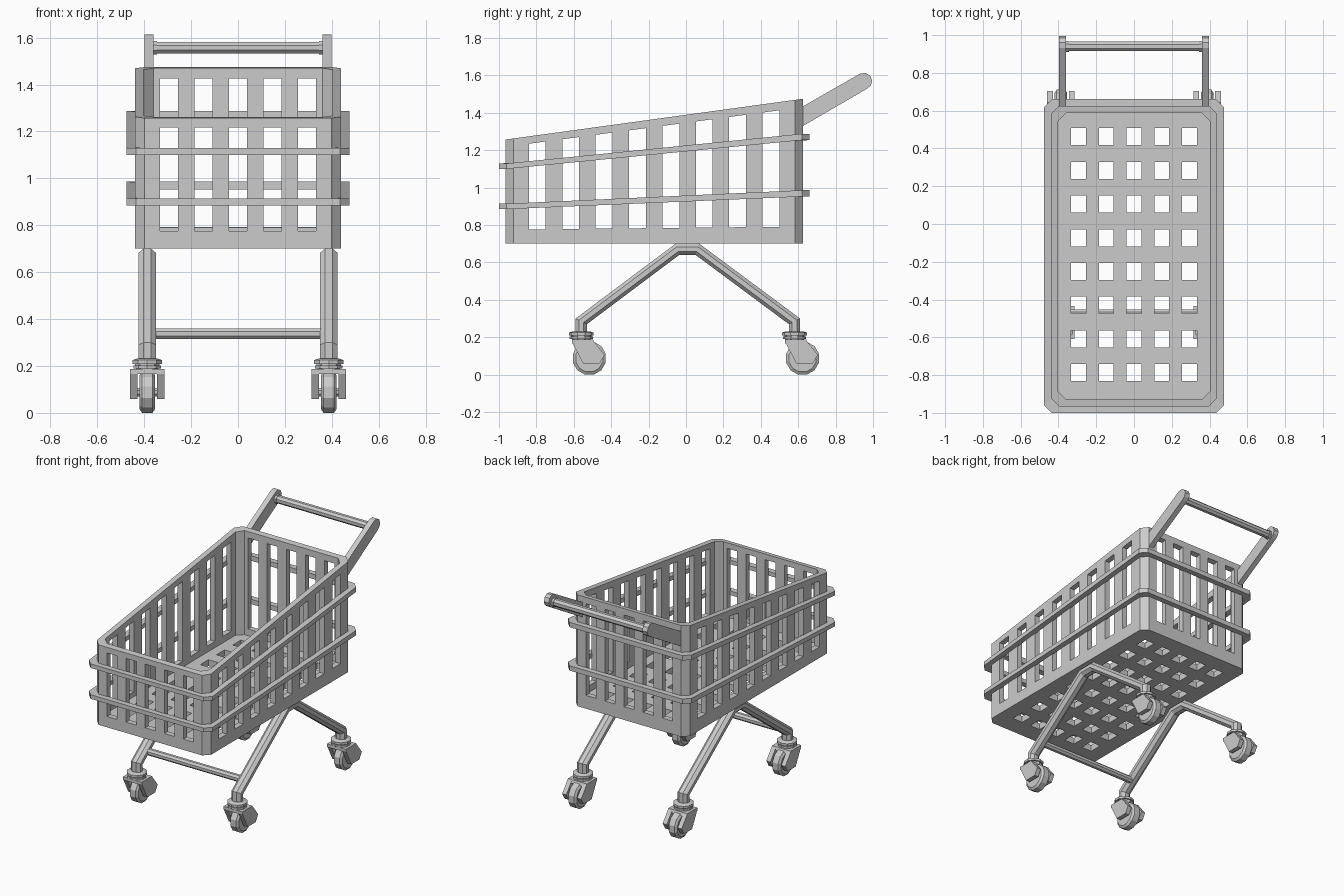
import bpy, bmesh
from math import sin, cos, pi
from mathutils import Vector

if "Cube" in bpy.data.objects:
    bpy.data.objects.remove(bpy.data.objects["Cube"])


def loft(name, loops, closed=False):
    """Skin a list of equal-length point loops; cap the ends unless closed."""
    bm = bmesh.new()
    rows = [[bm.verts.new(p) for p in l] for l in loops]
    n = len(rows[0])
    pairs = list(zip(rows, rows[1:])) + ([(rows[-1], rows[0])] if closed else [])
    for a, b in pairs:
        for i in range(n):
            j = (i + 1) % n
            bm.faces.new((a[i], a[j], b[j], b[i]))
    if not closed:
        bm.faces.new(rows[0][::-1])
        bm.faces.new(rows[-1])
    bmesh.ops.recalc_face_normals(bm, faces=bm.faces)
    me = bpy.data.meshes.new(name)
    bm.to_mesh(me)
    bm.free()
    ob = bpy.data.objects.new(name, me)
    bpy.context.collection.objects.link(ob)
    return ob


def lathe(name, centre, axis, profile, sides):
    """Rings of (offset along axis, radius) about the X or Z axis."""
    c = Vector(centre)
    loops = []
    for h, r in profile:
        ring = []
        for i in range(sides):
            a = 2 * pi * (i + 0.5) / sides
            u, v = r * cos(a), r * sin(a)
            ring.append(c + (Vector((h, u, v)) if axis == 'X' else Vector((u, v, h))))
        loops.append(ring)
    return loft(name, loops)


def plate(name, x0, x1, yz):
    """Extrude a side-view profile along x."""
    return loft(name, [[(x, y, z) for y, z in yz] for x in (x0, x1)])


def outline(d, zf, c=0.042):
    """Chamfered rectangle of the basket, grown by d, with height zf(y)."""
    x, y0, y1 = 0.44 + d, -0.965 + d * -1, 0.625 + d
    pts = [(-x + c, y0), (x - c, y0), (x, y0 + c), (x, y1 - c),
           (x - c, y1), (-x + c, y1), (-x, y1 - c), (-x, y0 + c)]
    return [(px, py, zf(py)) for px, py in pts]


def slope(z0, z1, y0=-0.965, y1=0.625, clamp=False):
    def f(y):
        t = (y - y0) / (y1 - y0)
        if clamp:
            t = min(1, max(0, t))
        return z0 + (z1 - z0) * t
    return f


# Basket shell: outer wall, rim, inner wall, floor
rim = slope(1.257, 1.475)
basket = loft("basket", [outline(0, lambda y: 0.70), outline(0, rim),
                         outline(-0.038, rim), outline(-0.038, lambda y: 0.745)])

# Basket openings: cutters through floor, side walls and end walls
hole_top, hole_low = slope(1.218, 1.43), slope(0.775, 0.792)
cols = [0.147 * (i - 2) for i in range(5)]
rows = [-0.795 + 0.1785 * i for i in range(8)]


def block(x0, x1, y0, y1, low, top):
    q = [(x0, y0), (x1, y0), (x1, y1), (x0, y1)]
    return loft("cutter", [[(x, y, f(y)) for x, y in q] for f in (low, top)])


groups = [
    [block(x - .039, x + .039, y - .045, y + .045, lambda v: 0.6, lambda v: 0.77)
     for x in cols for y in [r + 0.008 for r in rows]],
    [block(-0.6, 0.6, y - .045, y + .045, hole_low, hole_top) for y in rows],
    [block(x - .039, x + .039, -1.1, 0.8, hole_low, hole_top) for x in cols],
]
for cutters in groups:
    bpy.ops.object.select_all(action='DESELECT')
    for o in cutters:
        o.select_set(True)
    bpy.context.view_layer.objects.active = cutters[0]
    bpy.ops.object.join()
    cutter = cutters[0]
    cutter.hide_render = True
    bpy.context.view_layer.objects.active = basket
    m = basket.modifiers.new("openings", 'BOOLEAN')
    m.operation, m.solver, m.object = 'DIFFERENCE', 'EXACT', cutter
    bpy.ops.object.modifier_apply(modifier=m.name)
    bpy.data.objects.remove(cutter)

# Two rails around the basket
for name, z0, z1 in (("lower_rail", 0.885, 0.952), ("upper_rail", 1.10, 1.254)):
    lo = slope(z0, z1, -0.96, 0.62, True)
    hi = slope(z0 + 0.029, z1 + 0.034, -0.96, 0.62, True)
    loft(name, [outline(-0.004, lo), outline(0.036, lo),
                outline(0.036, hi), outline(-0.004, hi)], closed=True)

# Handle arms and bar
arm = [(0.60, 1.315), (0.965, 1.527), (0.987, 1.545), (0.996, 1.57),
       (0.985, 1.598), (0.962, 1.613), (0.932, 1.61), (0.60, 1.42)]
for s in (-1, 1):
    plate("handle_arm", s * 0.36, s * 0.398, arm)
lathe("handle_bar", (0, 0.94, 1.557), 'X',
      [(-0.37, .031), (-0.345, .031), (-0.345, .027), (0.345, .027),
       (0.345, .031), (0.37, .031)], 8)


def leg_frame(x):
    """Octagonal tube swept along the bent leg path with mitred joints."""
    path = [Vector(p) for p in ((-0.56, 0.215), (-0.56, 0.285), (-0.045, 0.671),
                                (0.06, 0.671), (0.58, 0.285), (0.58, 0.215))]
    loops = []
    for i, p in enumerate(path):
        a = (p - path[i - 1]).normalized() if i else None
        b = (path[i + 1] - p).normalized() if i < len(path) - 1 else None
        d = ((a or b) + (b or a)).normalized()
        nrm = Vector((-d.y, d.x)) / d.dot(a or b)
        ring = []
        for k in range(8):
            t = 2 * pi * (k + 0.5) / 8
            q = p + nrm * (0.0325 * sin(t))
            ring.append((x + 0.0395 * cos(t), q.x, q.y))
        loops.append(ring)
    return loft("leg_frame", loops)


def caster(x, y):
    # Swivel collar
    lathe("caster_collar", (x, y, 0), 'Z',
          [(0.18, .05), (0.19, .05), (0.19, .062), (0.203, .062), (0.203, .054),
           (0.209, .054), (0.209, .066), (0.225, .066), (0.232, .045)], 10)
    # Fork with top plate and two cheeks
    plate("fork_top", x - .073, x + .073,
          [(y - .05, .166), (y + .072, .166), (y + .063, .187), (y - .05, .187)])
    cheek = [(y - .05, .175), (y + .01, .06), (y + .098, .06),
             (y + .125, .105), (y + .066, .18)]
    for s in (-1, 1):
        plate("fork_cheek", x + s * .042, x + s * .073, cheek)
    # Wheel and axle
    lathe("wheel", (x, y + 0.043, 0.088), 'X',
          [(-.033, .075), (-.022, .091), (.022, .091), (.033, .075)], 12)
    lathe("axle", (x, y + 0.043, 0.088), 'X', [(-.05, .02), (.05, .02)], 8)


# Undercarriage
for s in (-1, 1):
    leg_frame(s * 0.387)
    for y in (-0.56, 0.58):
        caster(s * 0.387, y)
lathe("cross_bar", (0, -0.475, 0.338), 'X', [(-0.37, .024), (0.37, .024)], 8)
